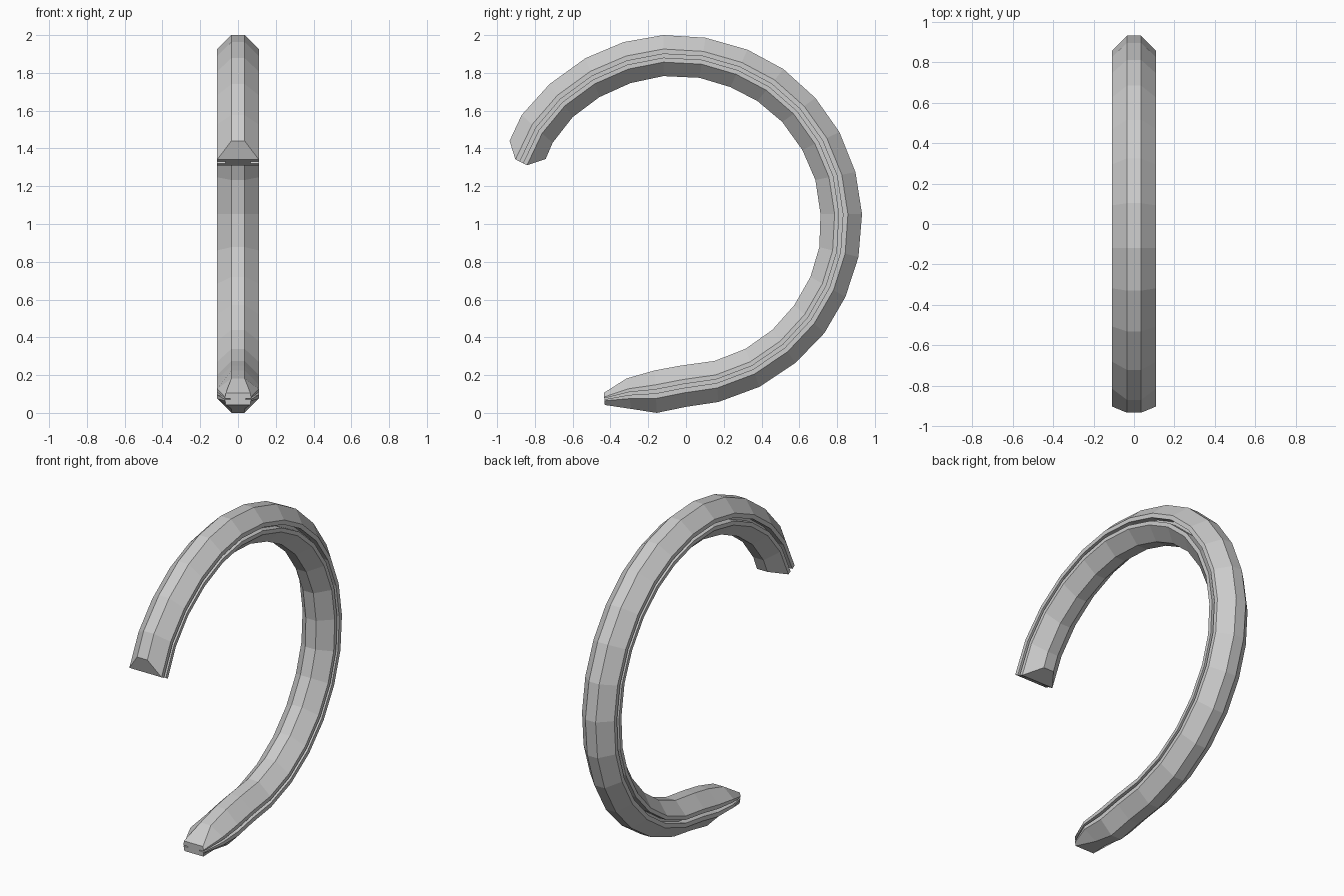
import bpy, bmesh

# Stations along the hoop: outer rim (y, z), inner rim (y, z)
STATIONS = [
    (-.934, 1.44, -.743, 1.344), (-.87, 1.577, -.706, 1.43),
    (-.722, 1.741, -.60, 1.566), (-.532, 1.878, -.458, 1.672),
    (-.33, 1.963, -.294, 1.746), (-.12, 2.0, -.12, 1.783),
    (.103, 1.986, .071, 1.774), (.325, 1.923, .235, 1.725),
    (.516, 1.82, .378, 1.651), (.685, 1.667, .51, 1.54),
    (.812, 1.487, .616, 1.392), (.897, 1.275, .685, 1.233),
    (.932, 1.053, .712, 1.053), (.913, .825, .706, .878),
    (.844, .614, .659, .72), (.733, .423, .574, .571),
    (.58, .265, .458, .44), (.389, .138, .315, .339),
    (.172, .058, .151, .275), (0, .032, -.03, .25),
    (-.155, 0, -.165, .225), (-.29, .021, -.315, .182),
    (-.43, .042, -.435, .106),
]
# Half cross-section: fraction from outer to inner rim, half width (grooved side)
PROFILE = [(0, .035), (.34, .11), (.46, .11), (.46, .065),
           (.55, .065), (.55, .11), (.66, .11), (1, .035)]
N = len(PROFILE)
LAST = len(STATIONS) - 1

bm = bmesh.new()
rings = []
for i, (oy, oz, iy, iz) in enumerate(STATIONS):
    right, left = [], []
    for k, (f, w) in enumerate(PROFILE):
        y, z = oy + (iy - oy) * f, oz + (iz - oz) * f
        if i == 0 and 0 < k < N - 1:      # wedge-shaped upper end
            y, z = y - .034, z - .066
        if i == LAST:                     # narrowed lower end
            w = .065 if f in (0, 1) else w * .62
        right.append(bm.verts.new((w, y, z)))
        left.append(bm.verts.new((-w, y, z)))
    rings.append(right + left[::-1])

# Skin between stations
M = 2 * N
for a, b in zip(rings, rings[1:]):
    for k in range(M):
        n = (k + 1) % M
        bm.faces.new((a[k], a[n], b[n], b[k]))

# End caps as strips across the section
for ring in (rings[0], rings[-1]):
    for k in range(N - 1):
        bm.faces.new((ring[k], ring[k + 1], ring[M - 2 - k], ring[M - 1 - k]))

bmesh.ops.recalc_face_normals(bm, faces=bm.faces)
mesh = bpy.data.meshes.new("open_hoop")
bm.to_mesh(mesh)
bm.free()
hoop = bpy.data.objects.new("open_hoop", mesh)
bpy.context.collection.objects.link(hoop)
